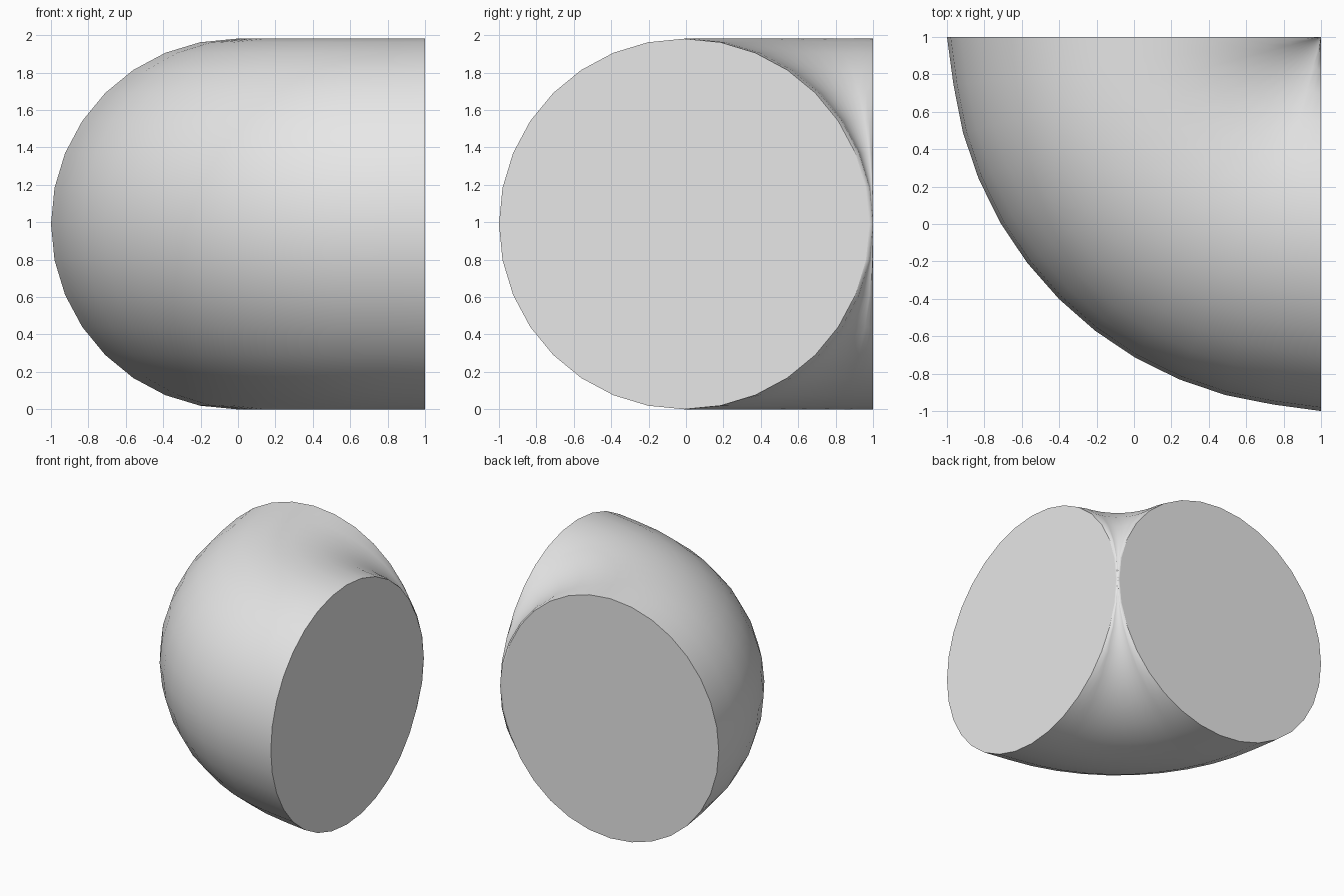
import bpy, bmesh, math
from mathutils import Matrix, Vector

cube = bpy.data.objects.get("Cube")
if cube:
    bpy.data.objects.remove(cube, do_unlink=True)

TUBE = 0.9906          # radius of the round section
BEND = 0.991           # radius of the bend's centre line
FLARE = 0.0184         # outward shift of the two end rings
PIVOT = Vector((1, 1, TUBE))

grey = bpy.data.materials.new("light grey")
grey.use_nodes = True
colour = (0.8, 0.8, 0.8, 1)
grey.diffuse_color = colour
grey.node_tree.nodes["Principled BSDF"].inputs["Base Color"].default_value = colour

# Round section, swept a quarter turn about the vertical pivot
bm = bmesh.new()
place = Matrix.Translation(PIVOT - Vector((BEND, 0, 0))) @ Matrix.Rotation(math.pi / 2, 4, "X")
bmesh.ops.create_circle(bm, segments=32, radius=TUBE, matrix=place)
bmesh.ops.spin(bm, geom=bm.verts[:] + bm.edges[:], cent=PIVOT, axis=(0, 0, 1),
               angle=math.pi / 2, steps=12, use_duplicate=False)

# Shift the end rings outward and close them with flat caps
for axis, other in ((1, 0), (0, 1)):
    ring = [v for v in bm.verts if v.is_boundary and abs(v.co[axis] - 1) < 1e-4
            and any(e.is_boundary and abs(e.other_vert(v).co[axis] - 1) < 1e-4
                    for e in v.link_edges)]
    rim = [e for e in bm.edges if e.is_boundary and all(v in ring for v in e.verts)]
    for v in ring:
        v.co[other] -= FLARE
    bmesh.ops.contextual_create(bm, geom=rim)

bmesh.ops.recalc_face_normals(bm, faces=bm.faces[:])

# Smooth bend, flat caps with crisp rims
for face in bm.faces:
    is_cap = len(face.verts) > 4
    face.smooth = not is_cap
    if is_cap:
        for edge in face.edges:
            edge.smooth = False

mesh = bpy.data.meshes.new("pipe_elbow")
bm.to_mesh(mesh)
bm.free()
mesh.materials.append(grey)
bpy.context.collection.objects.link(bpy.data.objects.new("pipe_elbow", mesh))
